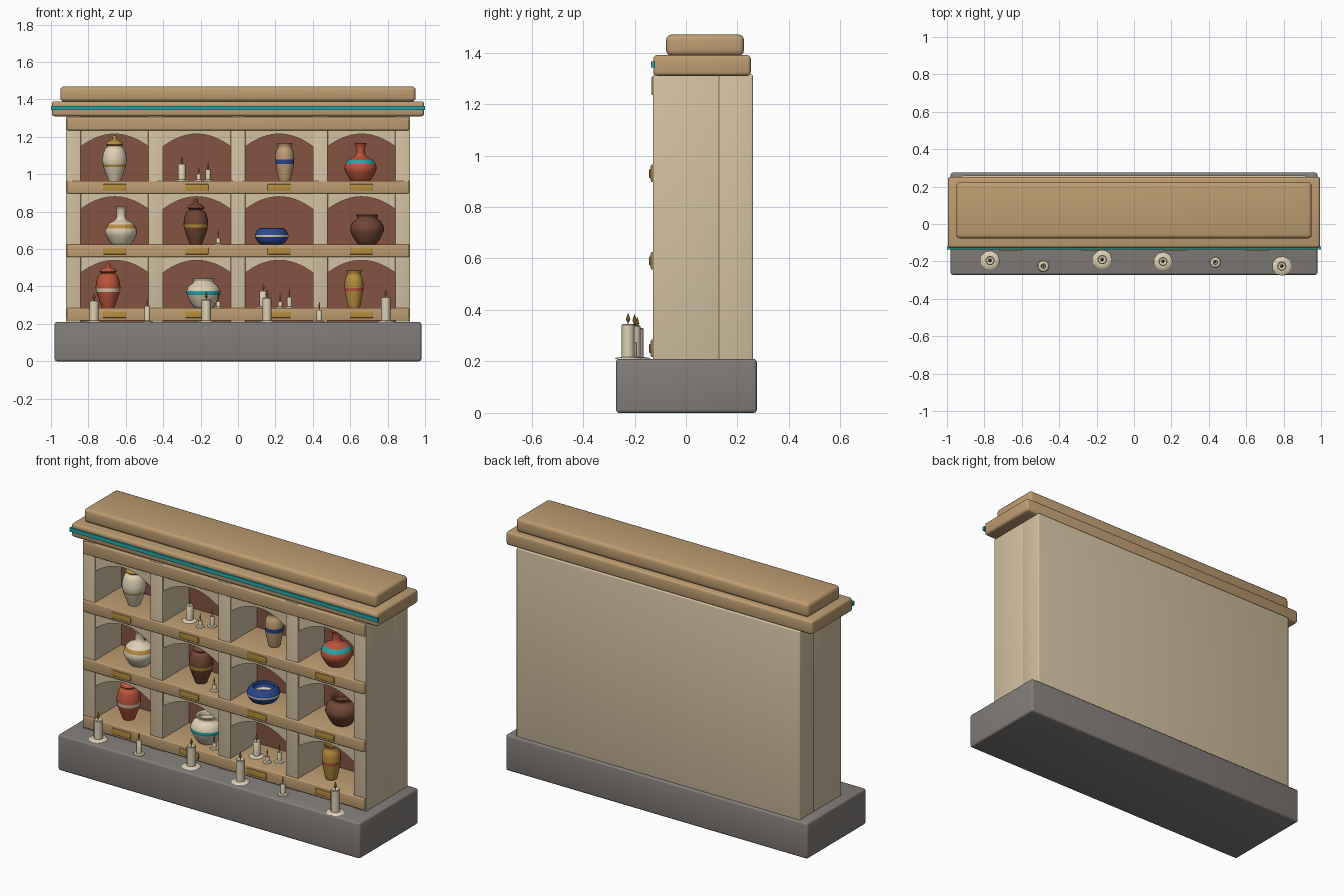
import bpy, bmesh, math
from mathutils import Vector

cube = bpy.data.objects.get("Cube")
if cube:
    bpy.data.objects.remove(cube)


def material(name, r, g, b):
    m = bpy.data.materials.new(name)
    lin = [((c / 255 + 0.055) / 1.055) ** 2.4 for c in (r, g, b)] + [1]
    m.diffuse_color = lin
    m.use_nodes = True
    m.node_tree.nodes["Principled BSDF"].inputs["Base Color"].default_value = lin
    return m


STONE = material("grey stone", 130, 125, 121)
WOOD = material("tan wood", 190, 157, 114)
CREAM = material("cream plaster", 212, 194, 161)
BACK = material("red brown niche", 132, 84, 65)
BROWN = material("dark brown clay", 112, 70, 52)
TEAL = material("teal", 38, 165, 165)
GOLD = material("old gold", 182, 142, 62)
TERRA = material("terracotta", 186, 84, 60)
BLUE = material("deep blue", 44, 72, 145)
IVORY = material("ivory", 222, 209, 180)


def finish(name, bm, mats, smooth=True):
    bmesh.ops.recalc_face_normals(bm, faces=bm.faces)
    mesh = bpy.data.meshes.new(name)
    bm.to_mesh(mesh)
    bm.free()
    for m in mats:
        mesh.materials.append(m)
    ob = bpy.data.objects.new(name, mesh)
    bpy.context.collection.objects.link(ob)
    if smooth:
        bpy.ops.object.select_all(action='DESELECT')
        ob.select_set(True)
        bpy.context.view_layer.objects.active = ob
        bpy.ops.object.shade_smooth_by_angle(angle=math.radians(40))
    return ob


def box(name, mat, x, y, z, bevel=0.0):
    """Box from (min, max) ranges, with optional rounded edges."""
    bm = bmesh.new()
    bmesh.ops.create_cube(bm, size=1)
    for v in bm.verts:
        v.co = Vector([(r[0] + r[1]) / 2 + c * (r[1] - r[0])
                       for c, r in zip(v.co, (x, y, z))])
    if bevel:
        bmesh.ops.bevel(bm, geom=bm.edges[:], offset=bevel, segments=3,
                        profile=0.5, affect='EDGES')
    return finish(name, bm, [mat], bool(bevel))


def spline(points, steps=4):
    """Smooth a profile with a Catmull-Rom curve."""
    p = [Vector(q) for q in points]
    p = [p[0]] + p + [p[-1]]
    out = []
    for a, b, c, d in zip(p, p[1:], p[2:], p[3:]):
        for i in range(steps):
            t = i / steps
            out.append(0.5 * (2 * b + (c - a) * t + (2 * a - 5 * b + 4 * c - d) * t**2
                              + (3 * b - a - 3 * c + d) * t**3))
    return out + [p[-1]]


def lathe(name, profile, at, mats, bands=(), sides=20):
    """Spin (radius, height) pairs; bands are (low, high, material index)."""
    bm = bmesh.new()
    pts = [(0, profile[0][1])] + [tuple(q) for q in profile] + [(0, profile[-1][1])]
    verts = [bm.verts.new((max(r, 0), 0, z)) for r, z in pts]
    edges = [bm.edges.new(e) for e in zip(verts, verts[1:])]
    bmesh.ops.spin(bm, geom=verts + edges, axis=(0, 0, 1), cent=(0, 0, 0),
                   angle=math.tau, steps=sides)
    bmesh.ops.remove_doubles(bm, verts=bm.verts, dist=0.0002)
    for low, high, index in bands:
        for h in (low, high):
            bmesh.ops.bisect_plane(bm, geom=bm.verts[:] + bm.edges[:] + bm.faces[:],
                                   plane_co=(0, 0, h), plane_no=(0, 0, 1))
        for f in bm.faces:
            if low < f.calc_center_median().z < high:
                f.material_index = index
    bmesh.ops.translate(bm, verts=bm.verts, vec=at)
    return finish(name, bm, mats)


# Main masses
box("plinth", STONE, (-0.98, 0.98), (-0.272, 0.275), (0, 0.21), 0.012)
box("back_wall", CREAM, (-0.92, 0.92), (0.125, 0.26), (0.2, 1.315), 0.006)
box("niche_back", BACK, (-0.86, 0.86), (0.117, 0.13), (0.21, 1.3))
box("cornice", WOOD, (-0.995, 0.995), (-0.127, 0.252), (1.31, 1.39), 0.014)
box("cornice_stripe", TEAL, (-1, 1), (-0.136, -0.12), (1.343, 1.366))
box("cap", WOOD, (-0.95, 0.95), (-0.077, 0.225), (1.388, 1.47), 0.02)
box("top_rail", WOOD, (-0.915, 0.915), (-0.135, 0.12), (1.235, 1.308), 0.006)

# Posts, shelves, arches and name plates
PITCH = 0.44
for i in range(-2, 3):
    edge = abs(i) == 2
    box("post", CREAM, (i * PITCH - 0.04, i * PITCH + 0.04),
        (-0.128, 0.13), (0.205, 1.312), 0.004)

columns = [(i - 1.5) * PITCH for i in range(4)]
rows = [(0.285, 0.56), (0.625, 0.90), (0.965, 1.235)]
box_y = (-0.137, 0.12)


def arch(x, top):
    bm = bmesh.new()
    half, n = 0.185, 16
    xs = [half * (2 * i / n - 1) for i in range(n + 1)]
    loop = [(half, top + 0.01), (-half, top + 0.01)]
    loop += [(u, top - 0.02 - 0.07 * (u / half) ** 2) for u in xs]
    face = bm.faces.new([bm.verts.new((x + u, -0.12, z)) for u, z in loop])
    ext = bmesh.ops.extrude_face_region(bm, geom=[face])["geom"]
    moved = [g for g in ext if isinstance(g, bmesh.types.BMVert)]
    bmesh.ops.translate(bm, verts=moved, vec=(0, 0.24, 0))
    finish("niche_arch", bm, [CREAM])


for floor, top in rows:
    box("shelf", WOOD, (-0.915, 0.915), box_y, (floor - 0.068, floor), 0.006)
    for x in columns:
        arch(x, top)
        box("name_plate", GOLD, (x - 0.062, x + 0.062), (-0.143, -0.13),
            (floor - 0.053, floor - 0.018), 0.003)

# Vessel profiles as (radius, height)
urn = spline([(0.032, 0), (0.036, 0.01), (0.058, 0.07), (0.066, 0.115), (0.055, 0.165),
              (0.036, 0.185), (0.046, 0.195), (0.034, 0.21), (0.012, 0.222),
              (0.013, 0.235), (0.004, 0.243)])
tall_vase = spline([(0.03, 0), (0.036, 0.02), (0.05, 0.1), (0.048, 0.15), (0.036, 0.18),
                    (0.042, 0.2), (0.034, 0.2), (0.028, 0.18)])
bottle = spline([(0.05, 0), (0.062, 0.015), (0.086, 0.065), (0.068, 0.11), (0.028, 0.135),
                 (0.025, 0.18), (0.033, 0.2), (0.022, 0.2), (0.018, 0.18)])
pot = spline([(0.045, 0), (0.06, 0.015), (0.09, 0.075), (0.08, 0.115), (0.054, 0.138),
              (0.06, 0.158), (0.05, 0.158), (0.045, 0.135)])
bowl = spline([(0.05, 0), (0.072, 0.01), (0.09, 0.045), (0.08, 0.07), (0.068, 0.085),
               (0.058, 0.083), (0.06, 0.06), (0.04, 0.025)])

# Vessels in their niches
Y = -0.02
low, mid, high = (r[0] for r in rows)
lathe("red_urn", urn, (-0.695, Y, low), [TERRA, IVORY], [(0.085, 0.105, 1)])
lathe("ivory_pot", pot, (-0.185, Y, low), [IVORY, TEAL], [(0.07, 0.09, 1)])
lathe("gold_vase", tall_vase, (0.62, Y, low), [GOLD, TERRA], [(0.09, 0.108, 1)])
lathe("ivory_bottle", bottle, (-0.625, Y, mid), [IVORY, GOLD], [(0.085, 0.105, 1)])
lathe("brown_urn", urn, (-0.225, Y, mid), [BROWN, GOLD], [(0.09, 0.107, 1)])
lathe("blue_bowl", bowl, (0.18, Y, mid), [BLUE, IVORY], [(0.04, 0.05, 1)])
lathe("brown_pot", pot, (0.69, Y, mid), [BROWN])
lathe("ivory_urn", urn, (-0.66, Y, high), [IVORY, GOLD],
      [(0.075, 0.087, 1), (0.187, 0.25, 1)])
lathe("tan_vase", tall_vase, (0.25, Y, high), [WOOD, BLUE], [(0.09, 0.115, 1)])
lathe("red_bottle", bottle, (0.655, Y, high), [TERRA, TEAL], [(0.09, 0.112, 1)])


# Candles with wax puddle, wick and flame
def candle(x, y, z, h, r):
    puddle = [(r * 2.1, 0), (r * 1.9, 0.004), (r, 0.007)]
    lathe("wax_puddle", puddle, (x, y, z), [IVORY], sides=9)
    lathe("candle", [(r, 0), (r, h - 0.004), (r * 0.85, h), (r * 0.6, h - 0.004)],
          (x, y, z), [IVORY], sides=12)
    lathe("wick", [(0.002, h - 0.005), (0.002, h + 0.012)], (x, y, z), [BROWN], sides=6)
    s = r * 0.35
    lathe("flame", [(s * 0.4, h + 0.008), (s, h + 0.018), (s * 0.6, h + 0.03),
                    (0.001, h + 0.042)], (x, y, z), [GOLD], sides=8)


for x, y, h, r in [(-0.77, -0.195, 0.115, 0.025), (-0.485, -0.225, 0.085, 0.015),
                   (-0.17, -0.19, 0.12, 0.025), (0.155, -0.2, 0.13, 0.024),
                   (0.435, -0.205, 0.065, 0.014), (0.79, -0.225, 0.135, 0.025)]:
    candle(x, y, 0.21, h, r)

for x, floor in [(-0.3, high), (0.135, low)]:
    candle(x, Y, floor, 0.09, 0.02)
    candle(x + 0.09, Y - 0.03, floor, 0.035, 0.012)
    candle(x + 0.14, Y + 0.01, floor, 0.06, 0.013)
for floor in (low, mid):
    candle(-0.105, -0.07, floor, 0.035, 0.012)
